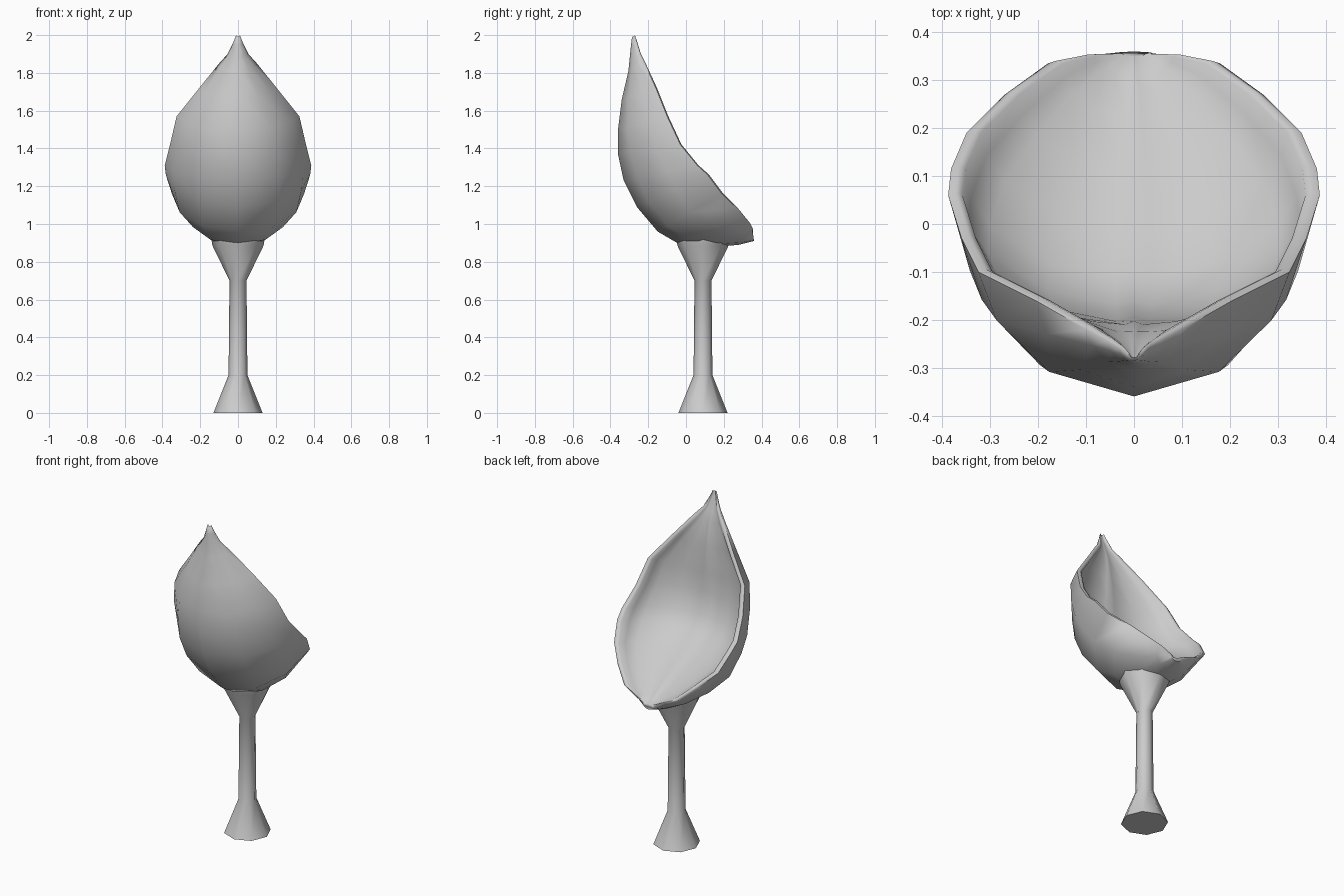
import bpy, bmesh, math
from mathutils import Vector

cube = bpy.data.objects.get("Cube")
if cube:
    bpy.data.objects.remove(cube)

grey = bpy.data.materials.new("plain grey")
grey.use_nodes = True
grey.diffuse_color = (0.6, 0.6, 0.6, 1)
grey.node_tree.nodes["Principled BSDF"].inputs["Base Color"].default_value = (0.6, 0.6, 0.6, 1)


def skin(name, loops, sharp_angle):
    """Join closed loops of equal length into a capped, smooth-shaded tube."""
    bm = bmesh.new()
    rows = [[bm.verts.new(p) for p in loop] for loop in loops]
    n = len(rows[0])
    for a, b in zip(rows, rows[1:]):
        for i in range(n):
            j = (i + 1) % n
            bm.faces.new((a[i], a[j], b[j], b[i]))
    bm.faces.new(rows[0])
    bm.faces.new(rows[-1])
    bmesh.ops.recalc_face_normals(bm, faces=bm.faces)
    mesh = bpy.data.meshes.new(name)
    bm.to_mesh(mesh)
    bm.free()
    mesh.materials.append(grey)
    obj = bpy.data.objects.new(name, mesh)
    bpy.context.collection.objects.link(obj)
    bpy.ops.object.select_all(action='DESELECT')
    obj.select_set(True)
    bpy.context.view_layer.objects.active = obj
    bpy.ops.object.shade_smooth_by_angle(angle=math.radians(sharp_angle))
    return obj


# Bowl ribs from tip to lip:
# rim half width, rim (y, z), outer keel (y, z), inner keel (y, z)
RIBS = [
    (.012, (-.275, 1.995), (-.286, 1.99), (-.279, 1.993)),
    (.03, (-.26, 1.95), (-.291, 1.95), (-.268, 1.95)),
    (.055, (-.245, 1.90), (-.297, 1.89), (-.245, 1.885)),
    (.10, (-.22, 1.85), (-.305, 1.81), (-.225, 1.82)),
    (.205, (-.16, 1.72), (-.34, 1.66), (-.21, 1.68)),
    (.325, (-.10, 1.57), (-.36, 1.50), (-.205, 1.52)),
    (.36, (-.03, 1.42), (-.36, 1.37), (-.20, 1.41)),
    (.388, (.06, 1.31), (-.33, 1.23), (-.17, 1.28)),
    (.382, (.115, 1.26), (-.26, 1.09), (-.11, 1.20)),
    (.35, (.19, 1.16), (-.15, .96), (0, 1.13)),
    (.27, (.27, 1.08), (-.03, .89), (.11, 1.07)),
    (.18, (.335, 1.0), (.12, .875), (.22, 1.01)),
    (.11, (.35, .97), (.28, .89), (.30, .965)),
    (.04, (.356, .94), (.36, .91), (.35, .937)),
]
OUTER = [-90, -62, -33, 0, 33, 62, 90]
INNER = [90, 75, 58, 30, 6, 0, -6, -30, -58, -75, -90]


def arc(width, rim, keel, angles, power=1, rib=0):
    """Sweep from one rim over the keel to the other rim."""
    depth = keel - rim
    points = []
    for deg in angles:
        t = math.radians(deg)
        p = rim + depth * max(math.cos(t), 0) ** power
        p.x = width * math.sin(t)
        if deg == 0:
            p -= depth.normalized() * rib
        points.append(p)
    return points


def bowl_loop(width, rim, keel, floor):
    rim, keel, floor = (Vector((0, y, z)) for y, z in (rim, keel, floor))
    inner_width = max(width - .03, width * .6)
    # fuller section low down, leaner towards the tip
    power = min(max(.9 + .9 * (keel.z - .9), .9), 1.25)
    # rolled edge between the outer and inner walls
    edge = rim + (rim - keel).normalized() * .006
    mid = (width + inner_width) / 2
    right, left = (edge + Vector((s * mid, 0, 0)) for s in (-1, 1))
    # raised midrib along the inside
    rib = min(.012, (floor - rim).length * .15)
    return (arc(width, rim, keel, OUTER, power) + [left]
            + arc(inner_width, rim, floor, INNER, rib=rib) + [right])


skin("leaf_bowl", [bowl_loop(*rib) for rib in RIBS], 75)

# Stem: flared foot, thin shaft and funnel that runs up into the bowl
SIDES = 8
STEM_Y = .09


def stem_ring(radius, z):
    ring = []
    for i in range(SIDES):
        t = math.tau * i / SIDES
        ring.append((radius * math.cos(t), STEM_Y + radius * math.sin(t), z))
    return ring


skin("stem", [stem_ring(.13, 0), stem_ring(.05, .2), stem_ring(.045, .7),
              stem_ring(.135, .885), stem_ring(.145, .94)], 60)
